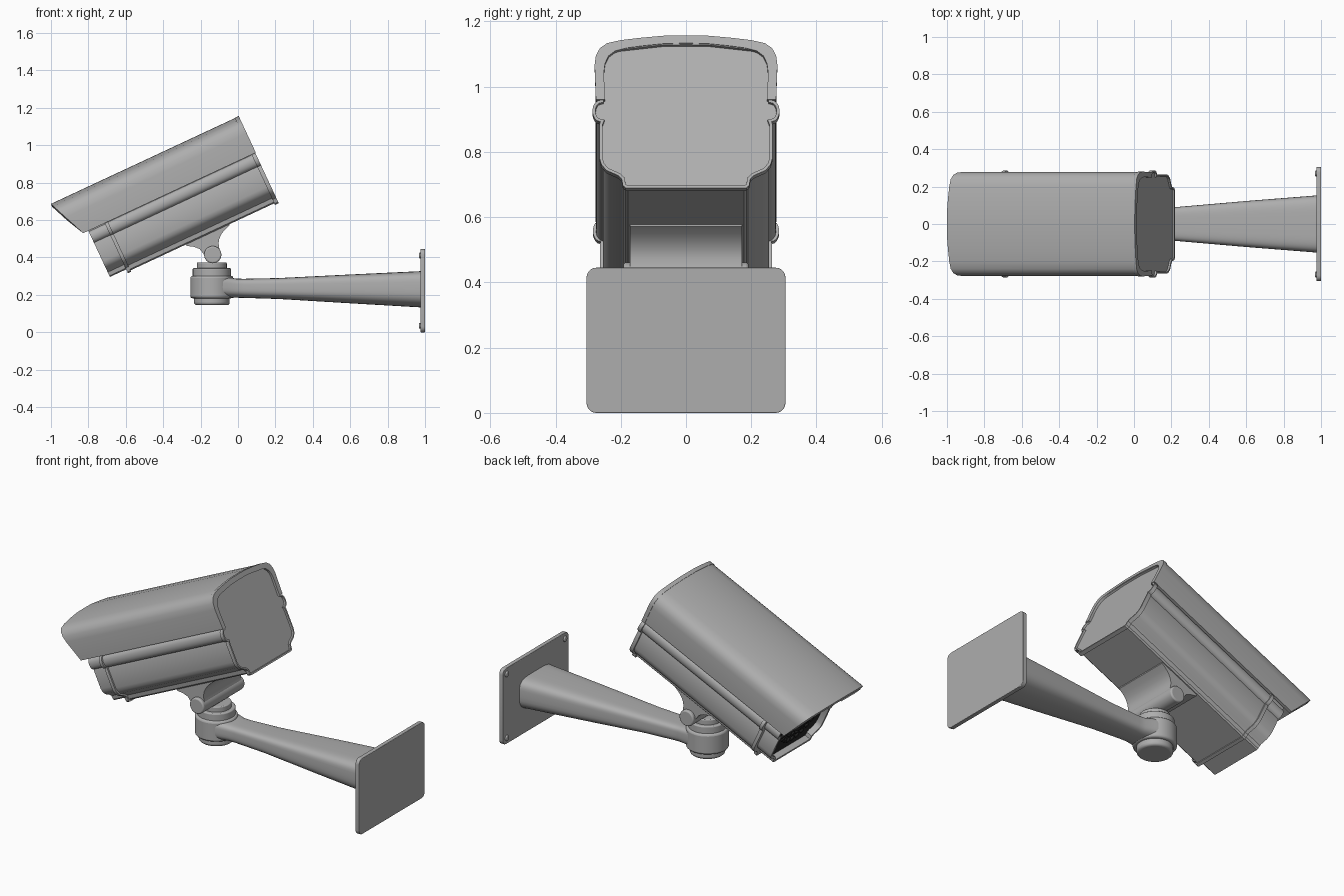
import bpy, bmesh, math
from mathutils import Vector

if "Cube" in bpy.data.objects:
    bpy.data.objects.remove(bpy.data.objects["Cube"])


def material(name, c):
    m = bpy.data.materials.new(name)
    m.diffuse_color = (c, c, c, 1)
    m.use_nodes = True
    m.node_tree.nodes["Principled BSDF"].inputs["Base Color"].default_value = m.diffuse_color
    return m


grey = material("grey_metal", 0.423)
black = material("black_glass", 0.02)

TILT = math.radians(25)
C, S = math.cos(TILT), math.sin(TILT)


def cam(u, y, v):
    """Camera frame (u back along the axis, v up) to world."""
    return Vector((u * C - v * S, y, 1.153 + u * S + v * C))


def finish(name, bm, angle=32, bevel=0, mat=grey):
    bmesh.ops.recalc_face_normals(bm, faces=bm.faces)
    me = bpy.data.meshes.new(name)
    bm.to_mesh(me)
    bm.free()
    me.shade_smooth()
    me.set_sharp_from_angle(angle=math.radians(angle))
    me.materials.append(mat)
    ob = bpy.data.objects.new(name, me)
    bpy.context.collection.objects.link(ob)
    if bevel:
        m = ob.modifiers.new("bevel", 'BEVEL')
        m.width, m.segments, m.limit_method = bevel, 3, 'ANGLE'
        m.angle_limit = math.radians(50)
    return ob


def loft(name, rings, inset=None, **kw):
    """Skin closed rings; inset = (end index, width, depth vector) recesses one end."""
    bm = bmesh.new()
    vs = [[bm.verts.new(p) for p in r] for r in rings]
    n = len(vs[0])
    for a, b in zip(vs, vs[1:]):
        for i in range(n):
            bm.faces.new((a[i], a[(i + 1) % n], b[(i + 1) % n], b[i]))
    caps = [bm.faces.new(vs[0]), bm.faces.new(vs[-1])]
    if inset:
        end, width, depth = inset
        bmesh.ops.recalc_face_normals(bm, faces=bm.faces)
        f = caps[end]
        bmesh.ops.inset_region(bm, faces=[f], thickness=width, use_even_offset=True)
        bmesh.ops.inset_region(bm, faces=[f], thickness=0.001)
        bmesh.ops.translate(bm, verts=list(f.verts), vec=depth)
    return finish(name, bm, **kw)


def cyl(name, a, b, r, bevel=0.006, n=40, mat=grey):
    a, b = Vector(a), Vector(b)
    q = (b - a).to_track_quat('Z', 'Y')
    ring = [q @ Vector((r * math.cos(2 * math.pi * i / n), r * math.sin(2 * math.pi * i / n), 0))
            for i in range(n)]
    return loft(name, [[p + a for p in ring], [p + b for p in ring]], bevel=bevel, mat=mat)


def mirror(half):
    """Half outline from top centre to bottom centre, closed on the other side."""
    return half + [(-y, v) for y, v in reversed(half) if y > 1e-6]


def scaled(prof, k):
    return [(y * k, -0.26 + (v + 0.26) * k) for y, v in prof]


def housing(name, prof, u0, u1, **kw):
    return loft(name, [[cam(u, y, v) for y, v in prof] for u in (u0, u1)], **kw)


# Housing with half-round side ridges and stepped keel
ridge = [(0.252 + 0.024 * math.sin(t * math.pi / 8), -0.252 + 0.035 * math.cos(t * math.pi / 8))
         for t in range(9)]
body = mirror([(0, -0.028), (0.07, -0.029), (0.2, -0.045), (0.235, -0.06), (0.25, -0.09)]
              + ridge + [(0.255, -0.295), (0.255, -0.405), (0.25, -0.425), (0.235, -0.445),
                         (0.2, -0.462), (0.19, -0.472), (0.186, -0.495), (0.178, -0.502), (0, -0.502)])
axis = cam(1, 0, 0) - cam(0, 0, 0)
housing("housing_body", body, -0.88, -0.01)
housing("rear_cover", scaled(body, 1.04), -0.02, 0.002, inset=(1, 0.009, axis * -0.01))
housing("front_flange", scaled(body, 1.035), -0.887, -0.868)
housing("front_bezel", scaled(body, 0.94), -0.983, -0.87, inset=(0, 0.014, axis * 0.04))

# Dark front window with lens and rings of small lamps
housing("front_window", scaled(body, 0.87), -0.95, -0.94, mat=black)
cyl("lens_barrel", cam(-0.94, 0, -0.26), cam(-0.968, 0, -0.26), 0.085, mat=black)
cyl("lens_glass", cam(-0.96, 0, -0.26), cam(-0.974, 0, -0.26), 0.055, mat=black)
for ring_name, count, rad in (("inner", 18, 0.115), ("outer", 24, 0.155)):
    for i in range(count):
        a = 2 * math.pi * i / count
        y, v = rad * math.cos(a), -0.26 + rad * math.sin(a)
        cyl("lamp_%s_%02d" % (ring_name, i), cam(-0.94, y, v), cam(-0.958, y, v), 0.015, 0.004, 12,
            mat=black)

# Sun hood: thin shell, front edge raked
outer = [(0.274, -0.215), (0.278, -0.1), (0.274, -0.068), (0.262, -0.043), (0.24, -0.026),
         (0.2, -0.016), (0.14, -0.008), (0.07, -0.001), (0, 0)]
outer += [(-y, v) for y, v in reversed(outer[:-1])]


def shell(name, front, back, grow, wall):
    bm = bmesh.new()
    rows = []
    for k, off in ((1 + grow, 0), (1 - wall / 0.276, -wall)):
        for u in (front, back):
            rows.append([bm.verts.new(cam(u(v), y * k, v if abs(v + 0.215) < 1e-6 else
                                          v + off + grow * 0.25)) for y, v in outer])
    of, ob_, inf, inb = rows
    for i in range(len(outer) - 1):
        for a, b in ((of, ob_), (inf, inb), (of, inf), (ob_, inb)):
            bm.faces.new((a[i], a[i + 1], b[i + 1], b[i]))
    for i in (0, -1):
        bm.faces.new((of[i], ob_[i], inb[i], inf[i]))
    return finish(name, bm)


shell("sun_hood", lambda v: -1.104 - v * 0.42, lambda v: -0.01, 0, 0.018)
shell("hood_rear_rim", lambda v: -0.018, lambda v: 0.005, 0.008, 0.026)

# Tilt bracket: flared web under the housing, with pivot pin
web = [(-0.28, 0.50), (-0.275, 0.462), (-0.235, 0.457), (-0.205, 0.445), (-0.185, 0.42),
       (-0.17, 0.39), (-0.15, 0.375), (-0.12, 0.375), (-0.098, 0.39), (-0.092, 0.42),
       (-0.100, 0.45), (-0.104, 0.475), (-0.100, 0.50), (-0.088, 0.526), (-0.07, 0.549),
       (-0.045, 0.572), (-0.045, 0.61)]
loft("tilt_bracket", [[(x, y, z) for x, z in web] for y in (-0.172, 0.172)])
cyl("pivot_pin", (-0.135, -0.192, 0.415), (-0.135, 0.192, 0.415), 0.046, 0.008)

# Swivel joint stack
for name, z0, z1, r, bv in (("swivel_bottom_cap", 0.145, 0.20, 0.095, 0.014),
                            ("swivel_hub", 0.182, 0.302, 0.115, 0.012),
                            ("swivel_collar", 0.29, 0.343, 0.102, 0.006),
                            ("swivel_top", 0.335, 0.373, 0.08, 0.005)):
    cyl(name, (-0.14, 0, z0), (-0.14, 0, z1), r, bv, 48)


# Tapered wall arm: boxy top, rounder underside, flared into the hub
def section(x, hy, hz, cz, n=48):
    pts = []
    for i in range(n):
        c, s = math.cos(2 * math.pi * i / n), math.sin(2 * math.pi * i / n)
        e = 2 / 4.5 if s > 0 else 2 / 2.8
        pts.append((x, math.copysign(abs(c) ** e, c) * hy, cz + math.copysign(abs(s) ** e, s) * hz))
    return pts


loft("wall_arm", [section(*a) for a in ((-0.14, 0.110, 0.058, 0.242), (-0.06, 0.095, 0.056, 0.240),
                                        (-0.01, 0.082, 0.051, 0.236), (0.03, 0.081, 0.051, 0.235),
                                        (0.22, 0.09, 0.056, 0.234), (0.6, 0.123, 0.077, 0.232),
                                        (0.98, 0.153, 0.097, 0.23))])

# Wall plate with rounded corners, and its screws
plate = []
for sy, sz, a0 in ((1, 1, 0), (-1, 1, 90), (-1, -1, 180), (1, -1, 270)):
    for k in range(6):
        a = math.radians(a0 + k * 18)
        plate.append((sy * 0.275 + 0.03 * math.cos(a), 0.2225 + sz * 0.1925 + 0.03 * math.sin(a)))
loft("wall_plate", [[(x, y, z) for y, z in plate] for x in (0.975, 1.0)], bevel=0.003)
for y in (-0.27, 0.27):
    for z in (0.035, 0.41):
        cyl("plate_screw", (0.98, y, z), (0.968, y, z), 0.016, 0.005, 20)
